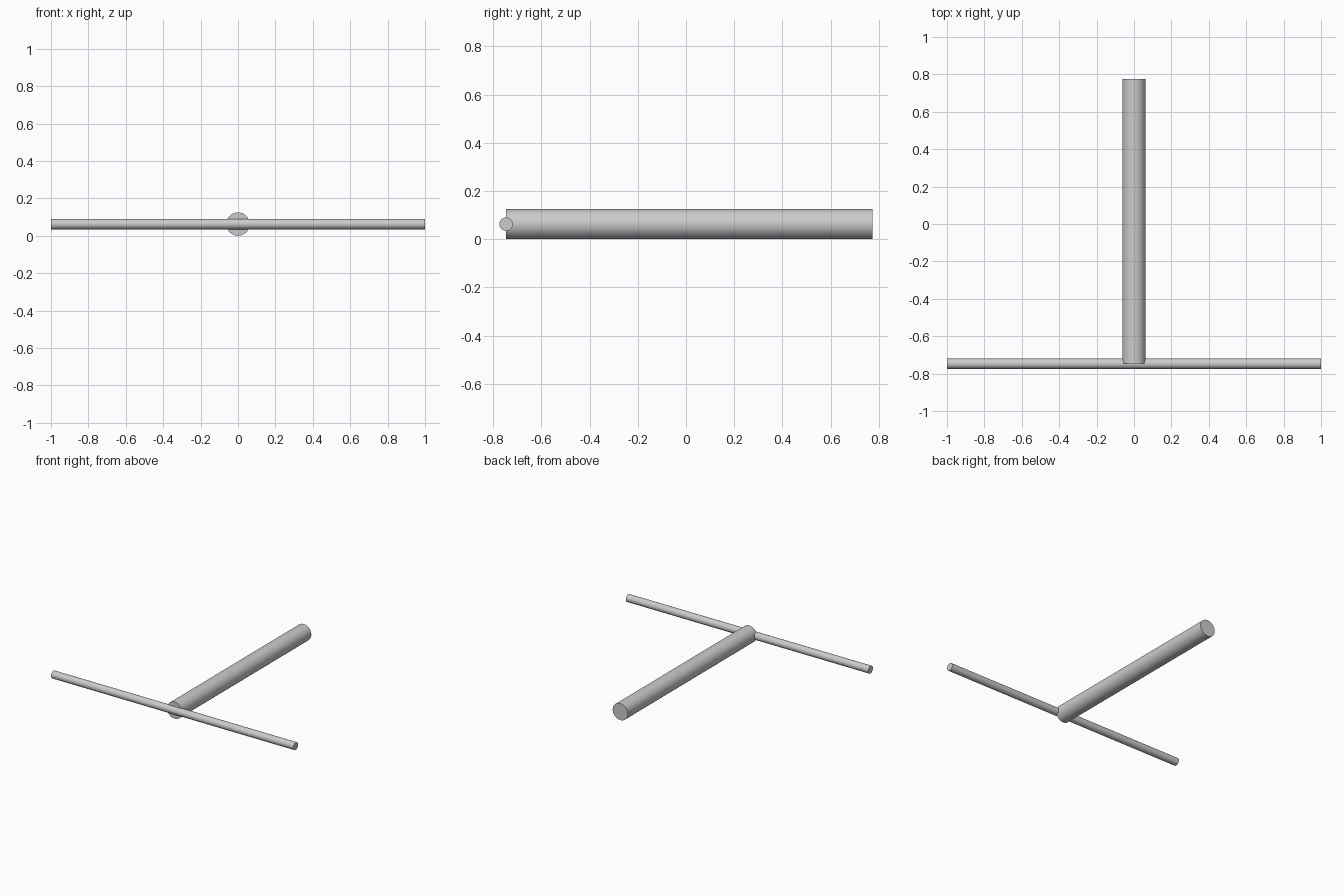
import bpy
import math

if "Cube" in bpy.data.objects:
    bpy.data.objects.remove(bpy.data.objects["Cube"])

RADIUS = 0.0625      # thick shaft
ROD = 0.028          # thin cross rod
BACK = 0.775         # rear end of the shaft
FRONT = -BACK + ROD  # axis of the cross rod

grey = bpy.data.materials.new("light_grey")
grey.diffuse_color = (0.6, 0.6, 0.6, 1)
grey.use_nodes = True
grey.node_tree.nodes["Principled BSDF"].inputs["Base Color"].default_value = grey.diffuse_color


def cylinder(name, radius, length, location, rotation):
    bpy.ops.mesh.primitive_cylinder_add(vertices=32, radius=radius, depth=length,
                                        location=location, rotation=rotation)
    obj = bpy.context.object
    obj.name = name
    obj.data.materials.append(grey)
    bpy.ops.object.shade_smooth_by_angle(angle=math.radians(30))
    return obj


# Thick shaft running front to back, starting at the cross rod's axis
cylinder("shaft", RADIUS, BACK - FRONT, (0, (BACK + FRONT) / 2, RADIUS), (math.pi / 2, 0, 0))

# Thin rod running side to side through the shaft's front end
cylinder("cross_rod", ROD, 2.0, (0, FRONT, RADIUS), (0, math.pi / 2, 0))
